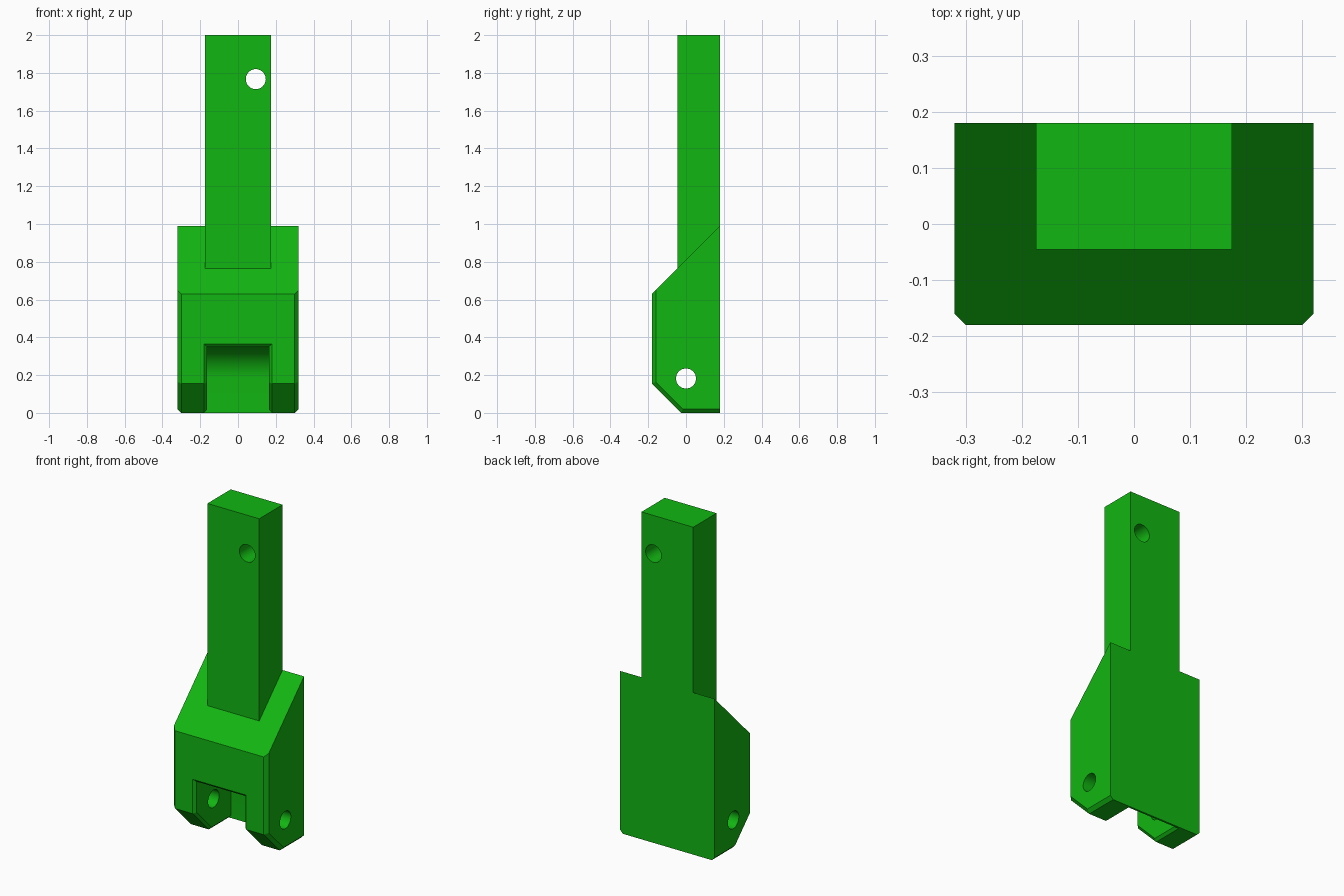
import bpy, bmesh, math
from mathutils import Matrix

if "Cube" in bpy.data.objects:
    bpy.data.objects.remove(bpy.data.objects["Cube"])

green = bpy.data.materials.new("green_plastic")
green.diffuse_color = (0.006, 0.47, 0.006, 1)
green.use_nodes = True
green.node_tree.nodes["Principled BSDF"].inputs["Base Color"].default_value = green.diffuse_color


def finish(name, bm):
    bmesh.ops.remove_doubles(bm, verts=bm.verts[:], dist=1e-5)
    bmesh.ops.recalc_face_normals(bm, faces=bm.faces[:])
    me = bpy.data.meshes.new(name)
    bm.to_mesh(me)
    bm.free()
    me.materials.append(green)
    ob = bpy.data.objects.new(name, me)
    bpy.context.collection.objects.link(ob)
    return ob


def loft(name, sections):
    """Solid through (x, [(y, z), ...]) sections along the x axis."""
    bm = bmesh.new()
    rings = [[bm.verts.new((x, y, z)) for y, z in pts] for x, pts in sections]
    n = len(rings[0])
    for a, b in zip(rings, rings[1:]):
        for i in range(n):
            j = (i + 1) % n
            bm.faces.new((a[i], a[j], b[j], b[i]))
    bm.faces.new(rings[0])
    bm.faces.new(rings[-1])
    return finish(name, bm)


def rod(name, axis, loc, r, length):
    bm = bmesh.new()
    rot = Matrix.Rotation(math.pi / 2, 4, axis)
    bmesh.ops.create_cone(bm, cap_ends=True, segments=48, radius1=r, radius2=r,
                          depth=length, matrix=Matrix.Translation(loc) @ rot)
    return finish(name, bm)


def boolean(target, tool, op):
    mod = target.modifiers.new(op, 'BOOLEAN')
    mod.object, mod.operation, mod.solver = tool, op, 'EXACT'
    bpy.context.view_layer.objects.active = target
    bpy.ops.object.modifier_apply(modifier=mod.name)
    bpy.data.objects.remove(tool)


def lower_path(c):
    """Front, lower slope and bottom of the block, offset inward by c."""
    k = -0.025 + c * math.sqrt(2)
    return [(-0.18 + c, k + 0.18 - c), (k - c, c)]


# Block with bevelled side edges at the front and bottom
full = [(-0.18, 0.63)] + lower_path(0) + [(0.18, 0), (0.18, 0.99)]
inset = [(-0.16, 0.65)] + lower_path(0.02) + [(0.18, 0.02), (0.18, 0.99)]
body = loft("hinge_block", [(-0.32, inset), (-0.30, full), (0.30, full), (0.32, inset)])

# Upright square shaft
shaft = [(-0.045, 0.70), (0.18, 0.70), (0.18, 2.0), (-0.045, 2.0)]
boolean(body, loft("shaft", [(-0.175, shaft), (0.175, shaft)]), 'UNION')

# Slot between the two lugs, rounded at the upper back
r, cz = 0.168, 0.182
arc = [(r * math.sin(a), cz + r * math.cos(a))
       for a in (math.pi / 2 * i / 16 for i in range(17))]
slot = [(-0.5, cz + r)] + arc + [(r, -0.3), (-0.5, -0.3)]
boolean(body, loft("slot_cutter", [(-0.165, slot), (0.165, slot)]), 'DIFFERENCE')

# Bevel around the slot mouth
c = 0.015
outer = [(-0.5, 0.365), (-0.18, 0.365), (-0.18, 0.365)] + lower_path(0)
outer += [(r, 0), (r, -0.3), (-0.5, -0.3)]
inner = [(-0.5, 0.365), (-0.18, 0.365), (-0.18 + c, 0.35)] + lower_path(c)
inner += [(r, c), (r, -0.3), (-0.5, -0.3)]
boolean(body, loft("mouth_cutter", [(-0.18, outer), (-0.165, inner),
                                    (0.165, inner), (0.18, outer)]), 'DIFFERENCE')

# Pin hole through the lugs and hole near the shaft top
boolean(body, rod("pin_cutter", 'Y', (0, 0, 0.182), 0.053, 2), 'DIFFERENCE')
boolean(body, rod("shaft_hole_cutter", 'X', (0.094, 0, 1.767), 0.053, 2), 'DIFFERENCE')

# Smooth the round surfaces, keep edges crisp
bpy.ops.object.select_all(action='DESELECT')
body.select_set(True)
bpy.context.view_layer.objects.active = body
bpy.ops.object.shade_smooth_by_angle(angle=math.radians(20))
